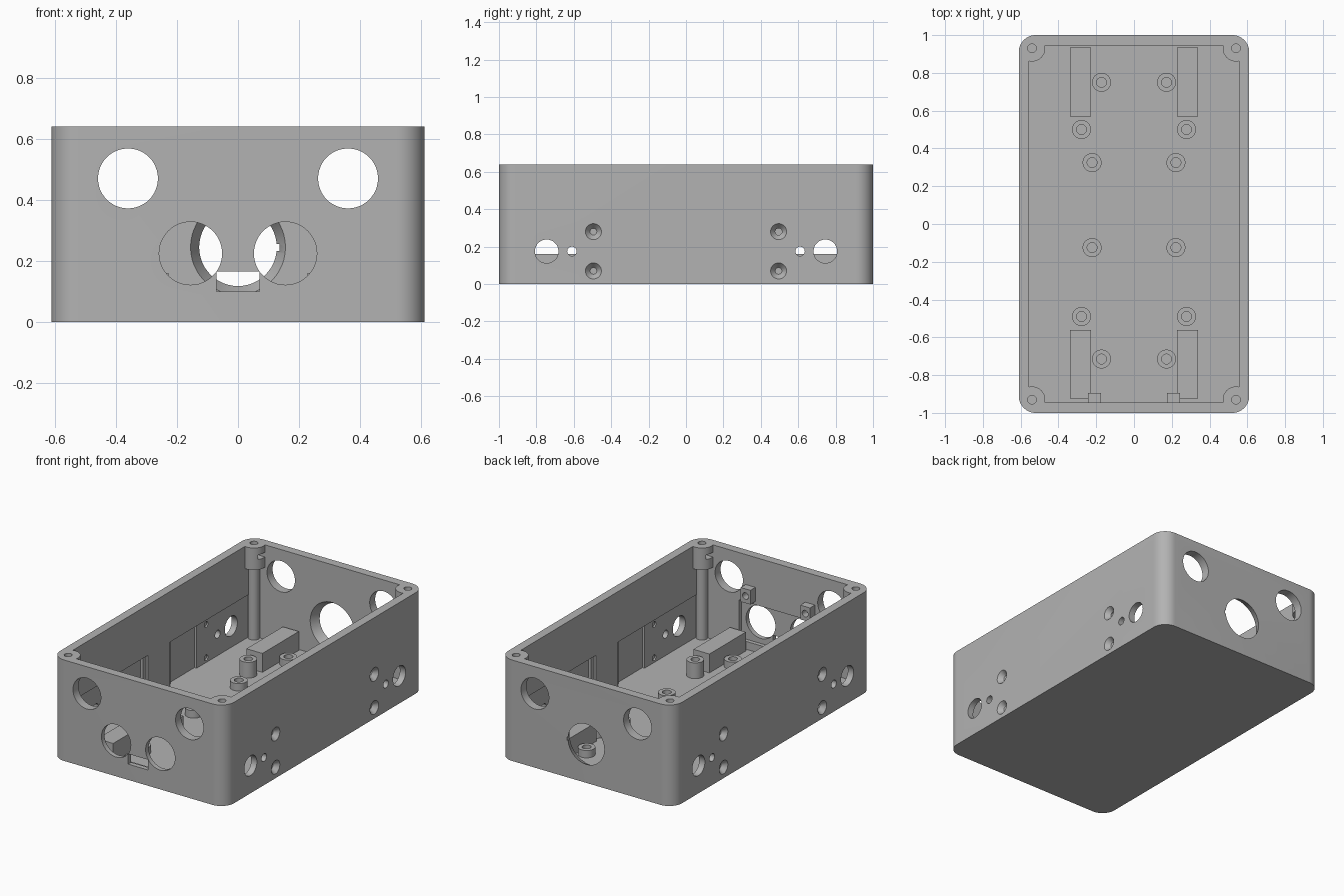
import bpy, bmesh
from mathutils import Vector, Matrix

cube = bpy.data.objects.get("Cube")
if cube:
    bpy.data.objects.remove(cube, do_unlink=True)

grey = bpy.data.materials.new("matte_grey")
grey.use_nodes = True
colour = (0.45, 0.45, 0.45, 1)
grey.diffuse_color = colour
grey.node_tree.nodes["Principled BSDF"].inputs["Base Color"].default_value = colour


def finish(name, bm):
    bmesh.ops.recalc_face_normals(bm, faces=bm.faces)
    mesh = bpy.data.meshes.new(name)
    bm.to_mesh(mesh)
    bm.free()
    mesh.materials.append(grey)
    ob = bpy.data.objects.new(name, mesh)
    bpy.context.collection.objects.link(ob)
    return ob


def box(name, x, y, z, radius=0):
    """Box from (min, max) ranges, with optional rounded upright edges."""
    bm = bmesh.new()
    size = [b - a for a, b in (x, y, z)]
    mid = [(a + b) / 2 for a, b in (x, y, z)]
    bmesh.ops.create_cube(bm, size=1)
    for v in bm.verts:
        v.co = Vector([c * s + m for c, s, m in zip(v.co, size, mid)])
    if radius:
        upright = [e for e in bm.edges if abs(e.verts[0].co.z - e.verts[1].co.z) > 0.01]
        bmesh.ops.bevel(bm, geom=upright, offset=radius, segments=12,
                        profile=0.5, affect='EDGES')
    return finish(name, bm)


def cyl(name, start, end, r1, r2=None, limit=None):
    """Cylinder or cone between two points; limit clamps |x| and |y|."""
    a, b = Vector(start), Vector(end)
    bm = bmesh.new()
    rot = (b - a).to_track_quat('Z', 'Y').to_matrix().to_4x4()
    bmesh.ops.create_cone(bm, cap_ends=True, segments=48, radius1=r1,
                          radius2=r1 if r2 is None else r2, depth=(b - a).length,
                          matrix=Matrix.Translation((a + b) / 2) @ rot)
    if limit:
        for v in bm.verts:
            for i in (0, 1):
                v.co[i] = max(-limit[i], min(limit[i], v.co[i]))
        bmesh.ops.remove_doubles(bm, verts=bm.verts, dist=0.0005)
    return finish(name, bm)


def combine(target, tool, operation='DIFFERENCE'):
    mod = target.modifiers.new("combine", 'BOOLEAN')
    mod.operation, mod.object, mod.solver = operation, tool, 'EXACT'
    bpy.context.view_layer.objects.active = target
    bpy.ops.object.modifier_apply(modifier=mod.name)
    bpy.data.objects.remove(tool, do_unlink=True)


def span(s, a, b):
    return tuple(sorted((s * a, s * b)))


FLOOR, TOP = 0.04, 0.64
sides = (-1, 1)
corners = [(sx, sy) for sx in sides for sy in sides]
parts = []

# Open tray
shell = box("enclosure_shell", (-0.61, 0.61), (-1, 1), (0, TOP), 0.09)
combine(shell, box("cut", (-0.555, 0.555), (-0.945, 0.945), (FLOOR, 1)))
parts.append(shell)

# Corner screw bosses with nut slots, each on a slim column
for sx, sy in corners:
    x, y = sx * 0.54, sy * 0.93
    boss = cyl("corner_boss", (x, y, 0.5), (x, y, TOP), 0.07, limit=(0.58, 0.97))
    combine(shell, boss, 'UNION')
    combine(shell, box("cut", span(sx, 0.45, 0.552), span(sy, 0.89, 0.942), (0.565, 0.595)))
    combine(shell, cyl("cut", (x, y, 0.53), (x, y, 0.7), 0.023))
    parts.append(cyl("corner_column", (x, y, FLOOR - 0.01), (x, y, 0.51), 0.035))

# Thinned areas inside the long walls, and their holes
for sx, sy in corners:
    combine(shell, box("cut", span(sx, 0.5, 0.57), span(sy, 0.11, 0.93), (FLOOR, 0.32)))
    combine(shell, box("cut", span(sx, 0.5, 0.585), span(sy, 0.14, 0.4), (FLOOR, 0.31)))
    for y, z, r in ((0.745, 0.175, 0.063), (0.61, 0.175, 0.025),
                    (0.495, 0.07, 0.018), (0.495, 0.28, 0.018)):
        combine(shell, cyl("cut", (sx * 0.5, sy * y, z), (sx * 0.7, sy * y, z), r))
        if r < 0.02:
            combine(shell, cyl("cut", (sx * 0.58, sy * y, z), (sx * 0.615, sy * y, z),
                               0.018, 0.047))

# Front wall: inner recess, twin openings and connector slot
combine(shell, box("cut", (-0.29, 0.29), (-0.97, -0.9), (0.09, 0.34)))
for sx in sides:
    combine(shell, cyl("cut", (sx * 0.155, -1.1, 0.225), (sx * 0.155, -0.9, 0.225), 0.103))
    for sy in sides:
        combine(shell, cyl("cut", (sx * 0.36, sy * 0.9, 0.47), (sx * 0.36, sy * 1.1, 0.47), 0.098))
combine(shell, box("cut", (-0.07, 0.07), (-1.1, -0.9), (0.1, 0.165)))

# Back wall: opening flared inwards, with a key notch
combine(shell, cyl("cut", (0, 0.94, 0.245), (0, 1.01, 0.245), 0.158, 0.122))
combine(shell, box("cut", (0.1, 0.135), (0.9, 1.1), (0.232, 0.256)))

# Floor standoffs with screw holes
for x, y, top in ((0.172, 0.75, 0.087), (0.172, -0.715, 0.087), (0.222, 0.325, 0.087),
                  (0.222, -0.125, 0.087), (0.278, 0.5, 0.14), (0.278, -0.49, 0.14)):
    for sx in sides:
        post = cyl("standoff", (sx * x, y, FLOOR - 0.01), (sx * x, y, top), 0.05)
        combine(post, cyl("cut", (sx * x, y, FLOOR + 0.005), (sx * x, y, 0.3), 0.026))
        parts.append(post)

# Floor rails and front retaining clips
for sx in sides:
    for y in ((0.57, 0.935), (-0.925, -0.56)):
        parts.append(box("floor_rail", span(sx, 0.228, 0.34), y, (FLOOR - 0.01, 0.16)))
    clip = box("front_clip", span(sx, 0.175, 0.243), (-0.955, -0.895), (0.36, 0.45))
    combine(clip, cyl("cut", (sx * 0.209, -0.94, 0.405), (sx * 0.209, -0.8, 0.405), 0.021))
    parts.append(clip)

# Smooth curves, sharp edges
bpy.ops.object.select_all(action='DESELECT')
for ob in parts:
    ob.select_set(True)
bpy.context.view_layer.objects.active = shell
bpy.ops.object.shade_smooth_by_angle()
